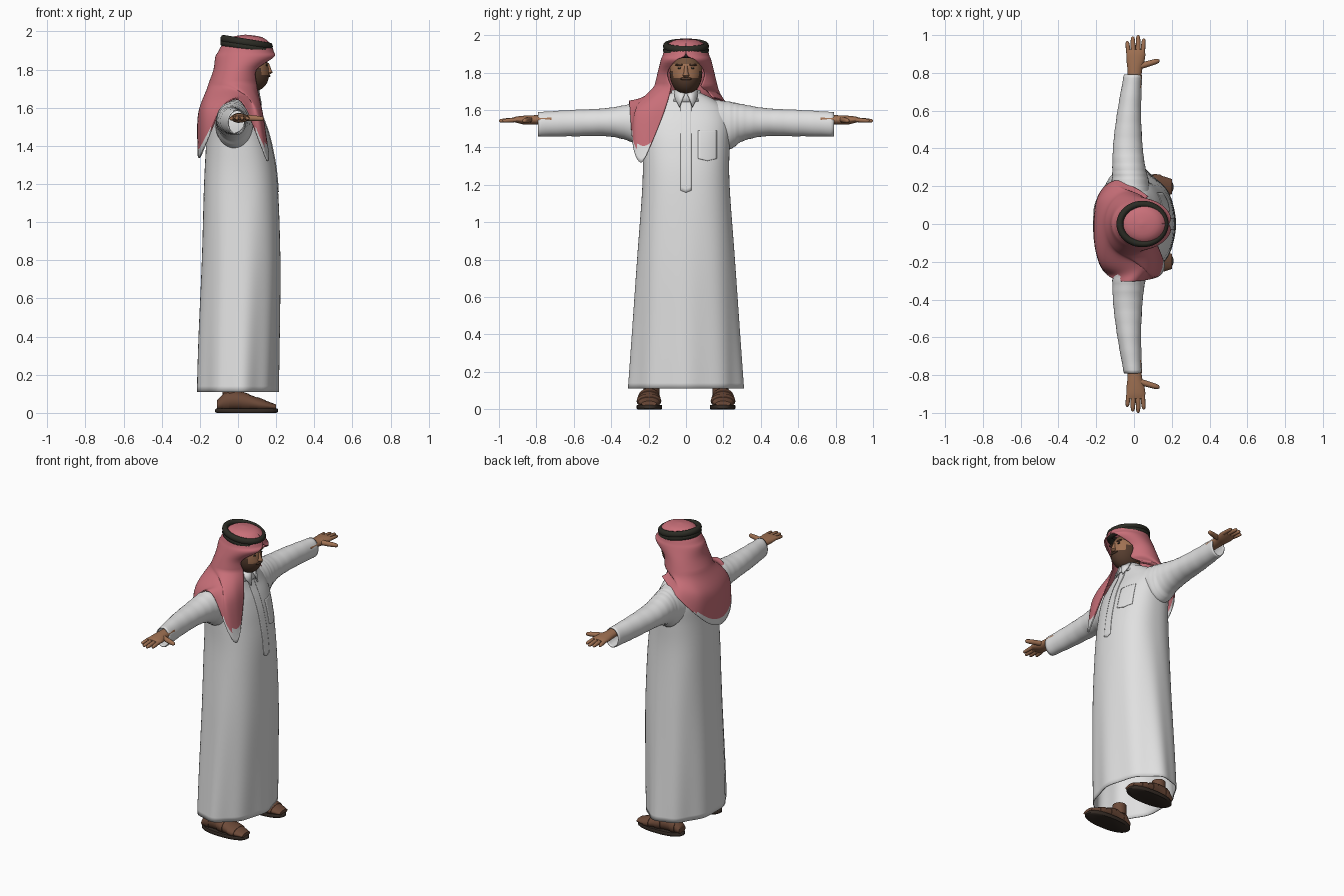
import bpy, bmesh, math
from mathutils import Vector, Matrix

cube = bpy.data.objects.get("Cube")
if cube:
    bpy.data.objects.remove(cube, do_unlink=True)


def material(name, rgb):
    m = bpy.data.materials.new(name)
    m.use_nodes = True
    m.diffuse_color = (*rgb, 1)
    bsdf = m.node_tree.nodes["Principled BSDF"]
    bsdf.inputs["Base Color"].default_value = (*rgb, 1)
    bsdf.inputs["Roughness"].default_value = 0.8
    return m


white = material("white cloth", (0.75, 0.75, 0.75))
pink = material("pink cloth", (0.58, 0.16, 0.19))
skin = material("skin", (0.35, 0.165, 0.085))
brow = material("brow skin", (0.17, 0.085, 0.045))
beard = material("dark hair", (0.09, 0.045, 0.027))
cord = material("black cord", (0.025, 0.025, 0.018))
leather = material("brown leather", (0.15, 0.068, 0.04))
rubber = material("dark sole", (0.035, 0.024, 0.018))


def finish(name, bm, *mats):
    bmesh.ops.remove_doubles(bm, verts=bm.verts, dist=0.0002)
    bmesh.ops.recalc_face_normals(bm, faces=bm.faces)
    me = bpy.data.meshes.new(name)
    bm.to_mesh(me)
    bm.free()
    ob = bpy.data.objects.new(name, me)
    bpy.context.scene.collection.objects.link(ob)
    for m in mats:
        me.materials.append(m)
    bpy.ops.object.select_all(action="DESELECT")
    ob.select_set(True)
    bpy.context.view_layer.objects.active = ob
    bpy.ops.object.shade_smooth_by_angle(angle=math.radians(50))
    return ob


def solidify(ob, thickness):
    mod = ob.modifiers.new("thickness", "SOLIDIFY")
    mod.thickness, mod.offset = thickness, 0


def spline(keys, n):
    """Smooth curve through key tuples, n steps per span."""
    keys = [Vector(k) for k in keys]
    out = []
    for i in range(len(keys) - 1):
        a, b = keys[i], keys[i + 1]
        p, q = keys[max(i - 1, 0)], keys[min(i + 2, len(keys) - 1)]
        for s in range(n):
            t = s / n
            out.append(a + (b - p) * (t / 2)
                       + (p * 2 - a * 5 + b * 4 - q) * (t * t / 2)
                       + (a * 3 - p - b * 3 + q) * (t ** 3 / 2))
    return out + [keys[-1]]


def grid(rows, closed, caps=False):
    bm = bmesh.new()
    vs = [[bm.verts.new(p) for p in row] for row in rows]
    n = len(rows[0])
    for r, s in zip(vs, vs[1:]):
        for j in range(n if closed else n - 1):
            k = (j + 1) % n
            bm.faces.new((r[j], r[k], s[k], s[j]))
    if caps:
        bm.faces.new(vs[0])
        bm.faces.new(vs[-1])
    return bm


def ring(centre, u, v, n=24, power=2, ripple=0):
    pts = []
    for i in range(n):
        a = math.tau * i / n
        c, s = math.cos(a), math.sin(a)
        k = (abs(c) ** power + abs(s) ** power) ** (-1 / power)
        k *= 1 + ripple * math.cos(9 * a)
        pts.append(Vector(centre) + Vector(u) * (c * k) + Vector(v) * (s * k))
    return pts


def ball(name, mat, at, size, segs=16):
    bm = bmesh.new()
    bmesh.ops.create_uvsphere(bm, u_segments=segs, v_segments=segs, radius=1,
                              matrix=Matrix.Translation(at) @ Matrix.Diagonal((*size, 1)))
    return finish(name, bm, mat)


# Robe body: z, centre x, radius x, radius y; rounder and folded towards the hem
body = spline([(.11, -.005, .212, .305), (.4, .003, .21, .285), (.8, .015, .203, .258),
               (1.2, .015, .19, .23), (1.4, .005, .17, .23), (1.52, -.01, .15, .235),
               (1.6, -.02, .125, .21), (1.65, -.015, .105, .155), (1.69, .015, .075, .075)], 6)
rows = []
for z, cx, rx, ry in body:
    low = max(0, 1 - z / 1.15)
    rows.append(ring((cx, 0, z), (rx, 0, 0), (0, ry, 0), 96, 2.4 - .6 * low, .022 * low))
solidify(finish("robe_body", grid(rows, True), white), .006)


def front_x(y, z):
    """Front surface of the robe."""
    for a, b in zip(body, body[1:]):
        if a[0] <= z <= b[0]:
            _, cx, rx, ry = a.lerp(b, (z - a[0]) / (b[0] - a[0]))
            return cx + rx * max(0, 1 - abs(y / ry) ** 2.4) ** (1 / 2.4)


# Thin panels on the chest
def panel(name, y0, y1, z0, z1, point):
    rows = []
    for i in range(25):
        row = []
        for j in range(9):
            u = j / 8
            y, low = y0 + (y1 - y0) * u, z0 - point * (1 - abs(2 * u - 1))
            z = low + (z1 - low) * i / 24
            row.append((front_x(y, z) + .004, y, z))
        rows.append(row)
    solidify(finish(name, grid(rows, False), white), .005)


panel("placket", -.028, .028, 1.17, 1.66, .012)
panel("chest_pocket", .065, .165, 1.34, 1.49, .012)

# Collar band and points
rows = [ring((cx, 0, z), (r, 0, 0), (0, r, 0), 32)
        for z, cx, r in ((1.645, .02, .092), (1.68, .025, .078), (1.705, .025, .072))]
solidify(finish("collar", grid(rows, True), white), .008)
for side in (-1, 1):
    bm = bmesh.new()
    bm.faces.new([bm.verts.new((x, side * y, z)) for x, y, z in
                  ((.107, .004, 1.695), (.122, .035, 1.615), (.096, .058, 1.66), (.075, .062, 1.7))])
    solidify(finish("collar_point", bm, white), .008)

# Sleeves: y, centre x, centre z, radius x, radius z
sleeve = spline([(.12, -.02, 1.535, .11, .125), (.23, -.02, 1.517, .095, .125),
                 (.3, -.027, 1.532, .085, .097), (.42, -.033, 1.535, .075, .073),
                 (.6, -.025, 1.53, .06, .068), (.79, -.005, 1.523, .046, .063)], 7)
palm = spline([(.72, .003, 1.547, .034, .026), (.81, .004, 1.547, .038, .025),
               (.86, .008, 1.546, .047, .024), (.9, .01, 1.548, .05, .018),
               (.925, .01, 1.549, .043, .011)], 4)
# Fingers: base x, base y, tip x, tip y, radius
fingers = [(-.028, .895, -.036, .968, .012), (-.003, .9, -.007, .993, .013),
           (.022, .9, .022, 1, .013), (.045, .895, .052, .982, .012),
           (.03, .835, .135, .866, .016)]


def arm_rows(keys, side, ripple=0):
    rows = []
    for i, (y, cx, cz, rx, rz) in enumerate(keys):
        k = 1 + ripple * math.sin(i * 1.9)
        rows.append(ring((cx, side * y, cz), (rx * k, 0, 0), (0, 0, rz * k), 32))
    return rows


for side, tag in ((1, "left"), (-1, "right")):
    solidify(finish(tag + "_sleeve", grid(arm_rows(sleeve, side, .012), True), white), .005)
    finish(tag + "_palm", grid(arm_rows(palm, side), True, True), skin)
    for x0, y0, x1, y1, r in fingers:
        a, b = Vector((x0, side * y0, 1.548)), Vector((x1, side * y1, 1.542))
        d = (b - a).normalized()
        u = d.cross(Vector((0, 0, 1)))
        rows = [ring(a.lerp(b, t), u * (r * k), (0, 0, r * k), 10)
                for t, k in ((0, 1), (.4, 1), (.75, .9), (.93, .7), (1, .25))]
        finish(tag + "_finger", grid(rows, True, True), skin)

# Feet and sandals: x, centre z, radius y, radius z
foot = spline([(-.11, .04, .035, .025), (-.07, .058, .047, .045), (-.01, .064, .052, .05),
               (.06, .053, .058, .042), (.13, .04, .06, .03), (.2, .03, .04, .014)], 5)
for side, tag in ((1, "left"), (-1, "right")):
    def foot_rows(keys, k=1):
        return [ring((x, side * .198, z), (0, ry * k, 0), (0, 0, rz * k)) for x, z, ry, rz in keys]
    finish(tag + "_foot", grid(foot_rows(foot), True, True), leather)
    for start in (4, 12, 18):
        finish(tag + "_sandal_strap", grid(foot_rows(foot[start:start + 4], 1.08), True, True), leather)
    rows = [ring((.045, side * .196, z), (.165 * k, 0, 0), (0, .068 * k, 0), 40, 2.3)
            for z, k in ((0, .95), (.005, 1), (.018, 1), (.024, .96))]
    finish(tag + "_sole", grid(rows, True, True), rubber)
    rows = [ring((-.04, side * .185, z), (.042, 0, 0), (0, .042, 0)) for z in (.08, .15)]
    finish(tag + "_ankle", grid(rows, True, True), leather)

# Head with a jaw, beard and brow coloured by height
bm = bmesh.new()
bmesh.ops.create_uvsphere(bm, u_segments=48, v_segments=40, radius=1)
for v in bm.verts:
    x, y, z = v.co
    v.co = (.06 + .1 * x + .022 * max(0, x) * max(0, -z), .087 * y, 1.8 + .12 * z)
for f in bm.faces:
    c = f.calc_center_median()
    if c.z < 1.768 or (c.z < 1.81 and abs(c.y) > .07):
        f.material_index = 1
    elif c.z > 1.842:
        f.material_index = 2
finish("head", bm, skin, beard, brow)
rows = [ring((x, 0, z), (r, 0, 0), (0, r, 0)) for z, x, r in ((1.6, .01, .065), (1.75, .035, .06))]
finish("neck", grid(rows, True, True), skin)
rows = [ring((x, 0, z), (d, 0, 0), (0, w, 0), 16) for z, x, d, w in
        ((1.775, .162, .006, .01), (1.785, .163, .019, .018), (1.8, .16, .015, .012),
         (1.835, .154, .008, .008))]
finish("nose", grid(rows, True, True), skin)
for side in (-1, 1):
    ball("eye", cord, (.149, side * .033, 1.823), (.005, .012, .005))
    ball("eyebrow", beard, (.148, side * .035, 1.841), (.007, .024, .006))
ball("moustache", beard, (.158, 0, 1.767), (.012, .032, .008))

# Headscarf hood: z, centre x, radius x, radius y, face opening angle
hood = spline([(1.98, .04, 0, 0, 0), (1.967, .045, .08, .07, 0), (1.93, .045, .124, .108, 0),
               (1.89, .042, .144, .122, .05), (1.864, .04, .156, .132, .42), (1.8, .0, .125, .148, .72),
               (1.73, -.02, .13, .165, .5)], 4)
# Cape of the scarf: shoulder point, then hem point, from front around the back
cape = spline([(.125, -.12, 1.58, .16, -.21, 1.36), (.12, -.2, 1.59, .155, -.245, 1.32),
               (.09, -.265, 1.6, .12, -.28, 1.4), (.04, -.23, 1.662, .02, -.3, 1.63),
               (-.05, -.235, 1.655, -.08, -.3, 1.605), (-.155, -.22, 1.6, -.165, -.24, 1.42),
               (-.198, -.12, 1.58, -.2, -.12, 1.34), (-.202, .02, 1.58, -.207, .02, 1.37),
               (-.178, .13, 1.61, -.185, .155, 1.48), (-.1, .195, 1.65, -.1, .228, 1.6),
               (-.03, .17, 1.685, .005, .19, 1.65), (.05, .12, 1.695, .075, .145, 1.665)], 6)
columns = []
for j, c in enumerate(cape):
    col = []
    for z, cx, rx, ry, gap in hood:
        a = -gap - (math.tau - 2 * gap) * j / (len(cape) - 1)
        col.append(Vector((cx + rx * math.cos(a), ry * math.sin(a), z)))
    drape = spline([col[-5], col[-1], c[:3], c[3:]], 8)[9:]
    columns.append(col + drape)
bm = grid(list(zip(*columns)), False)
border = len(bm.faces) - 2 * (len(cape) - 1)
for i, f in enumerate(bm.faces):
    c = f.calc_center_median()
    f.material_index = int((i >= border and c.z < 1.5) or (c.x > 0 and c.z < 1.41))
solidify(finish("headscarf", bm, pink, white), .007)

# Doubled headband cord
for lift in (-.011, .011):
    rows = []
    for i in range(49):
        a = math.tau * i / 48
        c, s = math.cos(a), math.sin(a)
        z = 1.93 + lift - .02 * c
        rows.append(ring((.045 + .12 * c, .105 * s, z), (.018 * c, .018 * s, 0), (0, 0, .021), 12))
    finish("headband_cord", grid(rows, True), cord)
